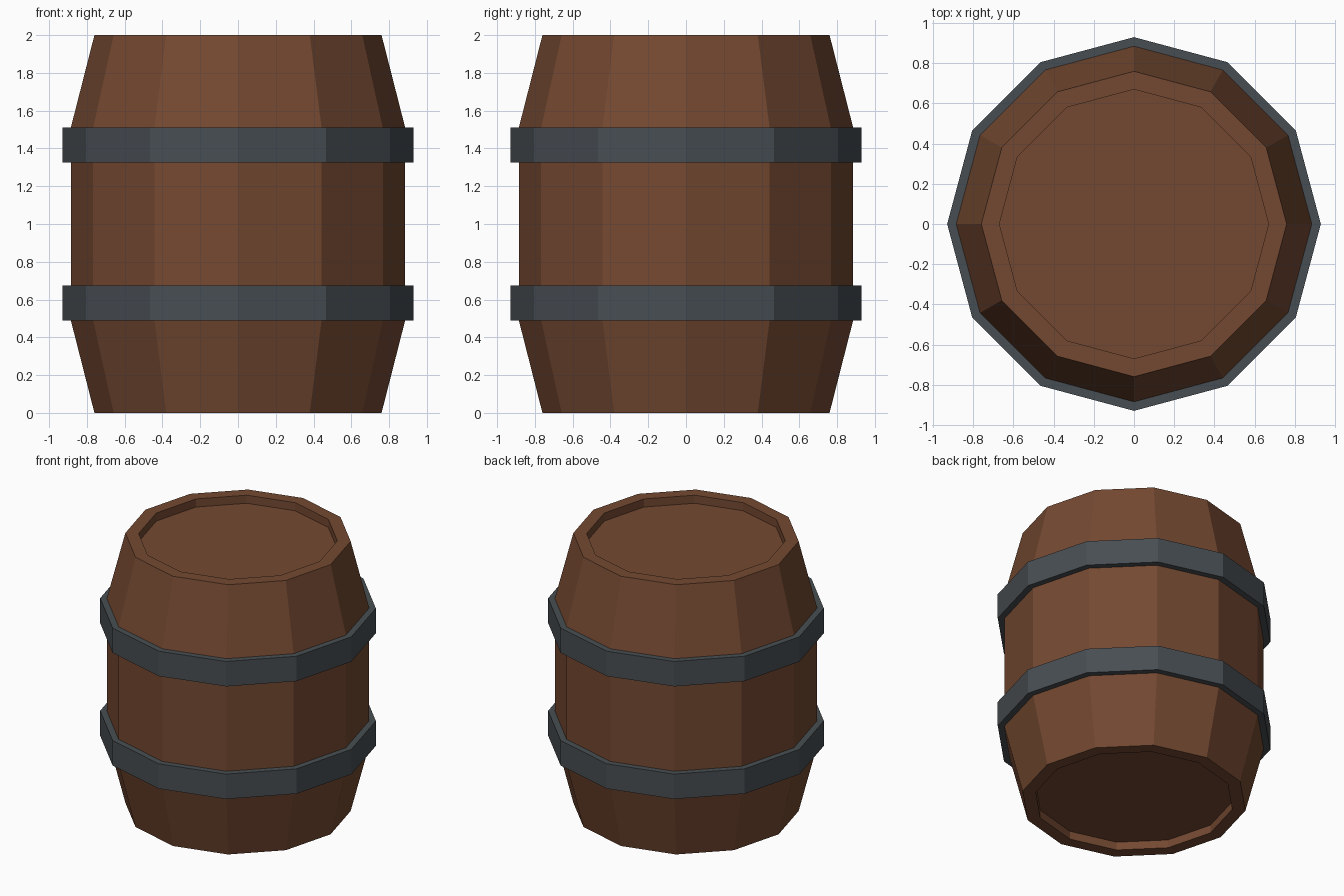
import bpy, bmesh, math

if "Cube" in bpy.data.objects:
    bpy.data.objects.remove(bpy.data.objects["Cube"])

SIDES = 12


def material(name, rgb):
    m = bpy.data.materials.new(name)
    m.diffuse_color = (*rgb, 1.0)
    m.use_nodes = True
    m.node_tree.nodes["Principled BSDF"].inputs["Base Color"].default_value = m.diffuse_color
    return m


wood = material("brown wood", (0.175, 0.066, 0.031))
iron = material("dark iron", (0.064, 0.076, 0.085))


def lathe(name, profile, mat, closed=False):
    """Spin an (r, z) profile around z; cap open ends with flat faces."""
    bm = bmesh.new()
    rings = [[bm.verts.new((r * math.cos(2 * math.pi * i / SIDES),
                            r * math.sin(2 * math.pi * i / SIDES), z))
              for i in range(SIDES)] for r, z in profile]
    pairs = list(zip(rings, rings[1:]))
    if closed:
        pairs.append((rings[-1], rings[0]))
    else:
        bm.faces.new(rings[0][::-1])
        bm.faces.new(rings[-1])
    for a, b in pairs:
        for i in range(SIDES):
            j = (i + 1) % SIDES
            bm.faces.new((a[i], a[j], b[j], b[i]))
    bmesh.ops.recalc_face_normals(bm, faces=bm.faces)
    mesh = bpy.data.meshes.new(name)
    bm.to_mesh(mesh)
    bm.free()
    mesh.materials.append(mat)
    obj = bpy.data.objects.new(name, mesh)
    bpy.context.collection.objects.link(obj)
    return obj


# Barrel body with recessed lids at both ends
lower = [(0.67, 0.06), (0.67, 0.0), (0.76, 0.0), (0.885, 0.49)]
upper = [(r, 2.0 - z) for r, z in reversed(lower)]
lathe("barrel_body", lower + upper, wood)

# Two iron hoops, mirrored about mid height
for name, z0, z1 in (("lower_hoop", 0.49, 0.675), ("upper_hoop", 1.325, 1.51)):
    lathe(name, [(0.88, z0), (0.93, z0), (0.93, z1), (0.88, z1)], iron, closed=True)
